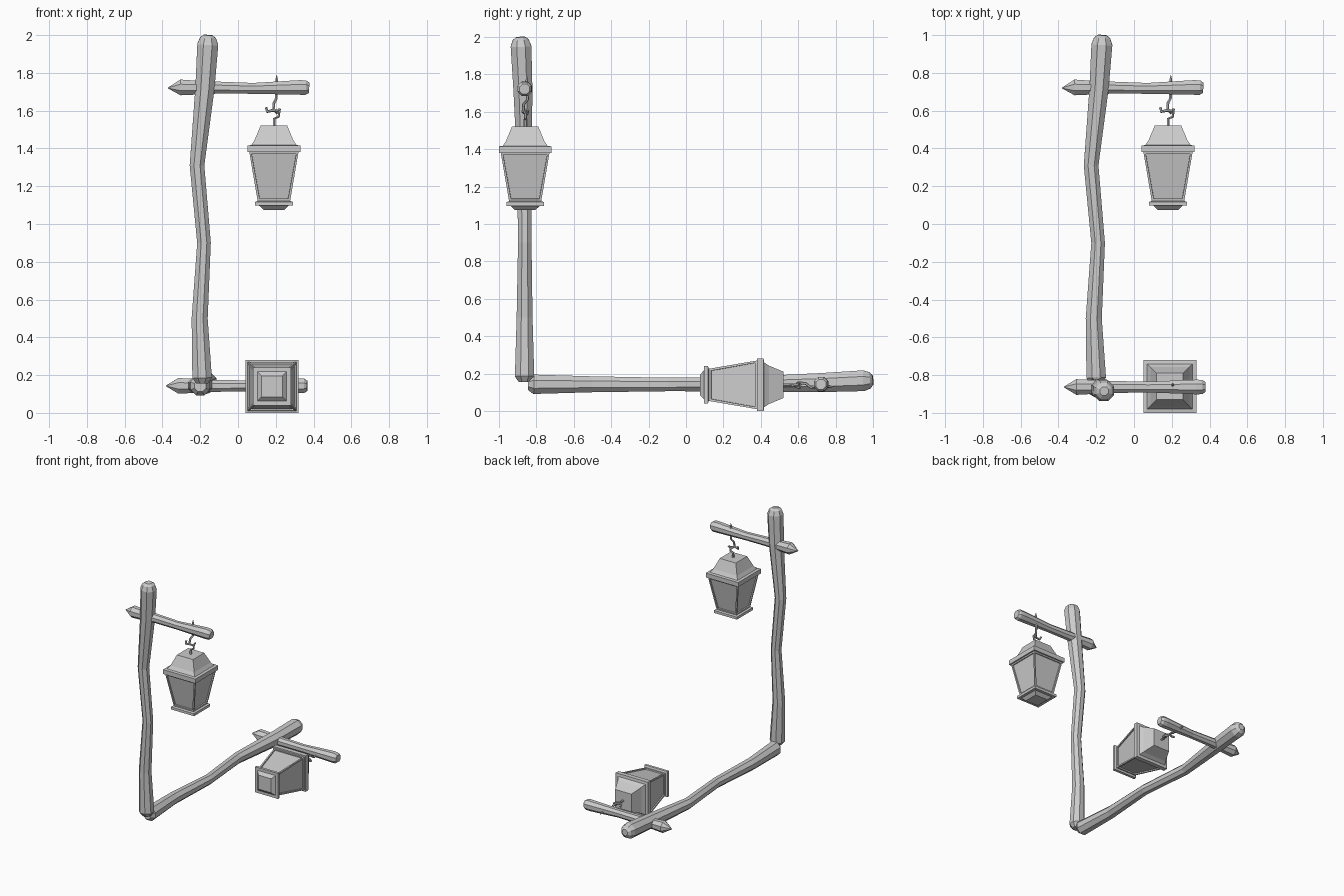
import bpy, bmesh, math
from mathutils import Vector, Matrix

if "Cube" in bpy.data.objects:
    bpy.data.objects.remove(bpy.data.objects["Cube"])

parts = []


def finish(bm, name):
    bmesh.ops.recalc_face_normals(bm, faces=bm.faces)
    me = bpy.data.meshes.new(name)
    bm.to_mesh(me)
    bm.free()
    ob = bpy.data.objects.new(name, me)
    bpy.context.collection.objects.link(ob)
    parts.append(ob)


def tube(name, path, sides):
    """Sweep a polygon along (x, y, z, radius) points, flat capped."""
    bm = bmesh.new()
    pts = [Vector(p[:3]) for p in path]
    prev = Vector((0, 0, 1))
    side = None
    rings = []
    for i, p in enumerate(pts):
        t = (pts[min(i + 1, len(pts) - 1)] - pts[max(i - 1, 0)]).normalized()
        if side is None:
            ref = Vector((1, 0, 0)) if abs(t.x) < 0.7 else Vector((0, 1, 0))
            side = (ref - t * ref.dot(t)).normalized()
        else:
            side = prev.rotation_difference(t) @ side
        prev = t
        up = t.cross(side)
        ring = []
        for k in range(sides):
            a = 2 * math.pi * (k + 0.5) / sides
            ring.append(bm.verts.new(p + (side * math.cos(a) + up * math.sin(a)) * path[i][3]))
        rings.append(ring)
    for a, b in zip(rings, rings[1:]):
        for k in range(sides):
            j = (k + 1) % sides
            bm.faces.new((a[k], a[j], b[j], b[k]))
    bm.faces.new(rings[0])
    bm.faces.new(rings[-1])
    finish(bm, name)


def square_loft(name, cx, cy, profile, panel_at=None):
    """Stack square sections (half width, z); inset panels on one band."""
    bm = bmesh.new()
    rings, panels = [], []
    for h, z in profile:
        rings.append([bm.verts.new((cx + sx * h, cy + sy * h, z))
                      for sx, sy in ((-1, -1), (1, -1), (1, 1), (-1, 1))])
    for i, (a, b) in enumerate(zip(rings, rings[1:])):
        for k in range(4):
            j = (k + 1) % 4
            f = bm.faces.new((a[k], a[j], b[j], b[k]))
            if i == panel_at:
                panels.append(f)
    bm.faces.new(rings[0])
    bm.faces.new(rings[-1])
    bmesh.ops.recalc_face_normals(bm, faces=bm.faces)
    if panels:
        bmesh.ops.inset_individual(bm, faces=panels, thickness=0.016, depth=0)
        bmesh.ops.inset_individual(bm, faces=panels, thickness=0.001, depth=-0.009)
    finish(bm, name)


# Crooked wooden post
tube("post", [(-0.19, -0.863, 0.155, 0.033), (-0.19, -0.863, 0.185, 0.056),
              (-0.203, -0.863, 0.5, 0.046), (-0.18, -0.862, 0.9, 0.039),
              (-0.217, -0.864, 1.31, 0.042), (-0.175, -0.872, 1.72, 0.055),
              (-0.16, -0.882, 1.95, 0.06), (-0.159, -0.884, 1.985, 0.046),
              (-0.158, -0.885, 2.0, 0.025)], 8)

# Crossbar with sharpened end
tube("crossbar", [(-0.37, -0.863, 1.72, 0.003), (-0.305, -0.863, 1.723, 0.045),
                  (-0.22, -0.863, 1.722, 0.04), (-0.1, -0.863, 1.722, 0.034),
                  (0.08, -0.863, 1.718, 0.031), (0.33, -0.863, 1.723, 0.042),
                  (0.36, -0.863, 1.722, 0.041), (0.377, -0.863, 1.721, 0.029)], 8)

# Hanging hook driven through the bar, and the lantern's own loop
r = 0.008
tube("bar_hook", [(0.205, -0.85, 1.79, 0.001), (0.205, -0.852, 1.765, r),
                  (0.203, -0.848, 1.665, r), (0.19, -0.868, 1.64, r),
                  (0.188, -0.87, 1.605, r), (0.205, -0.85, 1.588, r),
                  (0.222, -0.845, 1.61, r)], 6)
tube("lantern_hook", [(0.192, -0.86, 1.51, r), (0.192, -0.86, 1.558, r),
                      (0.215, -0.858, 1.568, r), (0.22, -0.86, 1.597, r),
                      (0.185, -0.872, 1.602, r), (0.155, -0.868, 1.595, r),
                      (0.15, -0.858, 1.615, r)], 6)

# Tapered square lantern: foot, lower rim, panelled body, upper rim, roof
square_loft("lantern", 0.19, -0.86,
            [(0.055, 1.075), (0.078, 1.097), (0.1, 1.097), (0.1, 1.117), (0.086, 1.122),
             (0.13, 1.38), (0.141, 1.38), (0.141, 1.415), (0.12, 1.418),
             (0.103, 1.443), (0.07, 1.522)], panel_at=4)

# Second lamp post, the same model lying on its back
lay = Matrix.Translation((-0.01, -1.0, -0.72)) @ Matrix.Rotation(-math.pi / 2, 4, 'X')
for ob in list(parts):
    dup = bpy.data.objects.new("lying_" + ob.name, ob.data)
    dup.matrix_world = lay
    bpy.context.collection.objects.link(dup)
